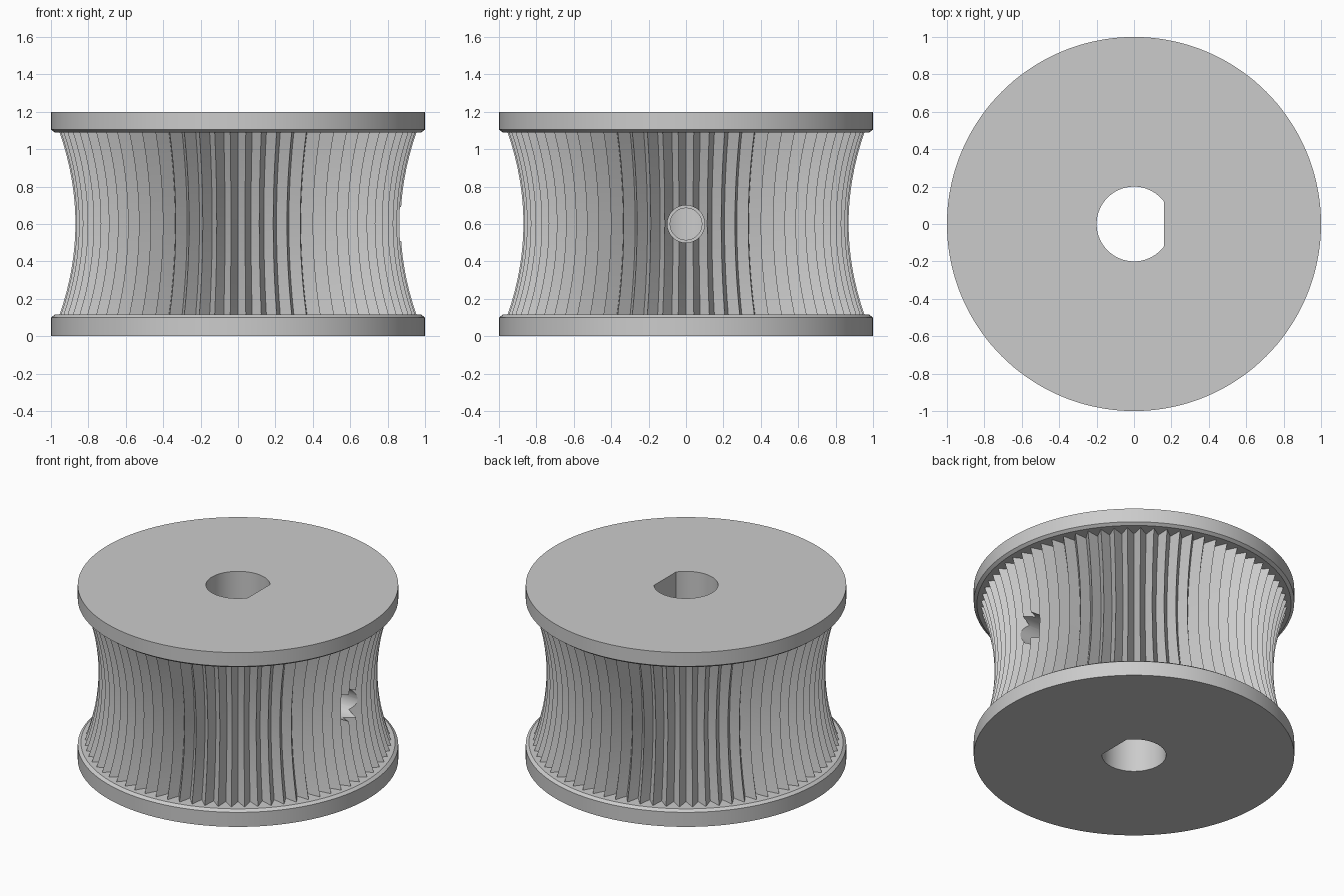
import bpy
import bmesh
from math import sin, cos, tau, acos, pi

if "Cube" in bpy.data.objects:
    bpy.data.objects.remove(bpy.data.objects["Cube"], do_unlink=True)

TEETH = 72
HEIGHT = 1.2
LOW, HIGH = 0.115, 1.09        # ends of the toothed drum
MID_R, END_R = 0.87, 0.955     # tooth tip radius at the waist and at the ends
STEPS = 16

grey = bpy.data.materials.new("grey plastic")
grey.use_nodes = True
grey.diffuse_color = (0.6, 0.6, 0.6, 1)
grey.node_tree.nodes["Principled BSDF"].inputs["Base Color"].default_value = (0.6, 0.6, 0.6, 1)


def loft(name, rings):
    """Closed solid through rings of equal point count, capped at both ends."""
    bm = bmesh.new()
    loops = [[bm.verts.new(p) for p in ring] for ring in rings]
    n = len(loops[0])
    for a, b in zip(loops, loops[1:]):
        for i in range(n):
            j = (i + 1) % n
            bm.faces.new((a[i], a[j], b[j], b[i]))
    bm.faces.new(loops[0][::-1])
    bm.faces.new(loops[-1])
    bmesh.ops.recalc_face_normals(bm, faces=bm.faces[:])
    mesh = bpy.data.meshes.new(name)
    bm.to_mesh(mesh)
    bm.free()
    mesh.materials.append(grey)
    obj = bpy.data.objects.new(name, mesh)
    bpy.context.collection.objects.link(obj)
    return obj


def circle(r, z):
    n = TEETH * 2
    return [(r * cos(tau * i / n), r * sin(tau * i / n), z) for i in range(n)]


def toothed(r, z):
    """Ring of pointed teeth, valleys on the axes."""
    pts = []
    for i in range(TEETH * 2):
        rr = r if i % 2 else r * 0.915
        a = tau * i / (TEETH * 2)
        pts.append((rr * cos(a), rr * sin(a), z))
    return pts


# Spool: bottom flange, waisted toothed drum, top flange
rings = [circle(1, 0), circle(1, 0.1), circle(0.98, LOW)]
for k in range(STEPS + 1):
    t = k / STEPS
    r = MID_R + (END_R - MID_R) * (2 * t - 1) ** 2
    rings.append(toothed(r, LOW + (HIGH - LOW) * t))
rings += [circle(0.98, HIGH), circle(1, HIGH + 0.015), circle(1, HEIGHT)]
spool = loft("toothed_spool", rings)

# D-shaped shaft bore, flat towards +x
start = acos(0.16 / 0.2)
arc = [start + (tau - 2 * start) * i / 48 for i in range(49)]
cutters = [loft("bore_cutter", [[(0.2 * cos(a), 0.2 * sin(a), z) for a in arc]
                                for z in (-0.1, HEIGHT + 0.1)])]


# Stepped set screw hole from the +x side into the bore
def x_circle(r, x):
    return [(x, r * cos(tau * i / 32), 0.6 + r * sin(tau * i / 32)) for i in range(32)]


cutters.append(loft("screw_hole_cutter", [x_circle(0.085, 0), x_circle(0.085, 0.5),
                                          x_circle(0.1, 0.5), x_circle(0.1, 1.1)]))

for cutter in cutters:
    cutter.hide_render = True
    mod = spool.modifiers.new(cutter.name, 'BOOLEAN')
    mod.operation = 'DIFFERENCE'
    mod.solver = 'EXACT'
    mod.object = cutter

# Bake the cuts and drop the cutters
graph = bpy.context.evaluated_depsgraph_get()
baked = bpy.data.meshes.new_from_object(spool.evaluated_get(graph))
spool.modifiers.clear()
spool.data = baked
for cutter in cutters:
    bpy.data.objects.remove(cutter, do_unlink=True)

bpy.ops.object.select_all(action='DESELECT')
spool.select_set(True)
bpy.context.view_layer.objects.active = spool
bpy.ops.object.shade_smooth_by_angle(angle=pi / 6)
